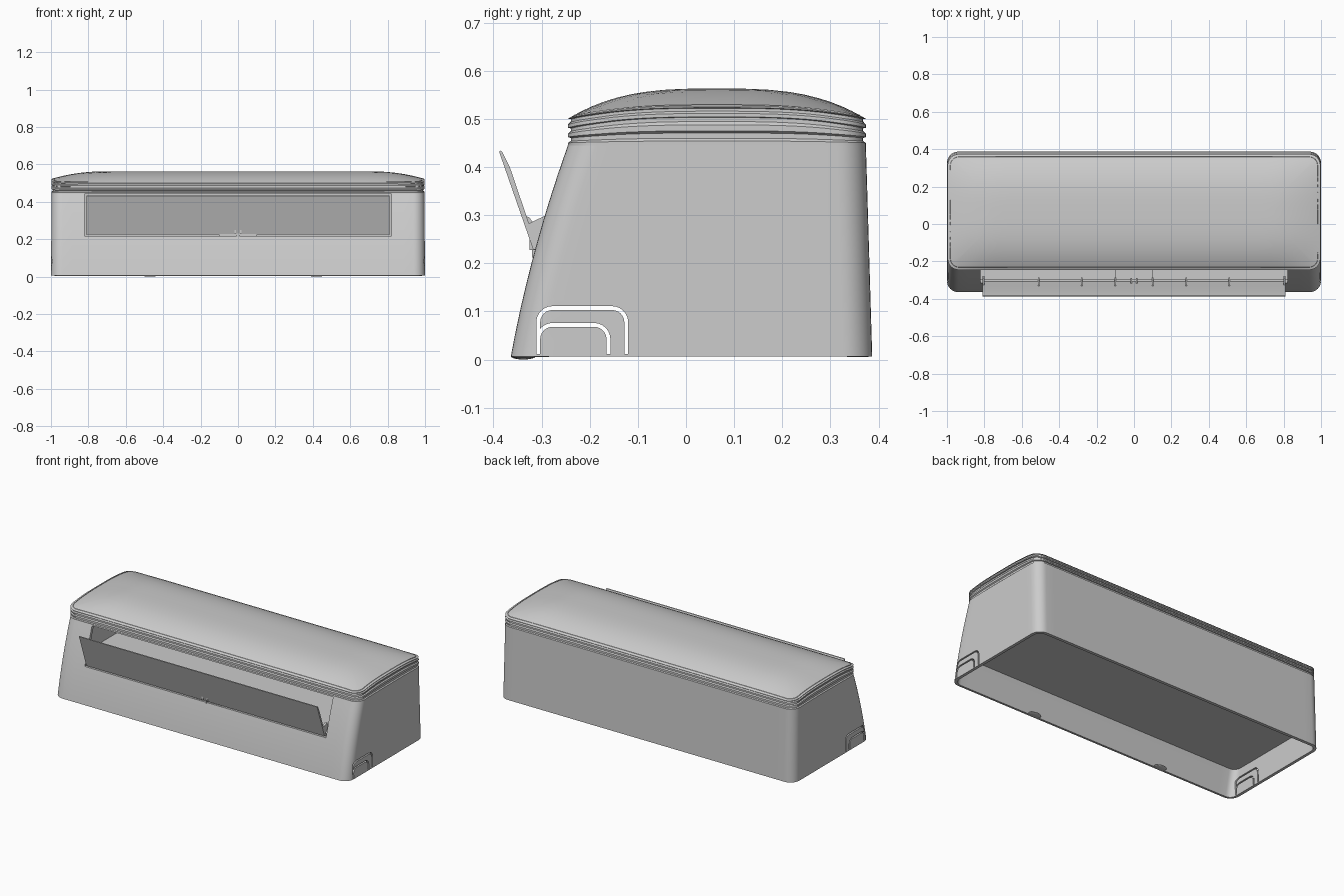
import bpy, bmesh
from math import sin, cos, pi

if "Cube" in bpy.data.objects:
    bpy.data.objects.remove(bpy.data.objects["Cube"])

def finish(bm, name, smooth=True):
    bmesh.ops.recalc_face_normals(bm, faces=bm.faces[:])
    me = bpy.data.meshes.new(name)
    bm.to_mesh(me)
    bm.free()
    ob = bpy.data.objects.new(name, me)
    bpy.context.collection.objects.link(ob)
    if smooth:
        shade(ob)
    return ob

def select(ob):
    bpy.ops.object.select_all(action='DESELECT')
    ob.select_set(True)
    bpy.context.view_layer.objects.active = ob

def shade(ob):
    select(ob)
    bpy.ops.object.shade_smooth_by_angle(angle=0.5)

def ring(xh, yf, yb, r, arc=8, nx=36, ny=16):
    """Rounded rectangle in plan, with subdivided straight sides."""
    corners = [(xh - r, yb - r, 0), (-xh + r, yb - r, 1), (-xh + r, yf + r, 2), (xh - r, yf + r, 3)]
    pts = []
    for i, (cx, cy, q) in enumerate(corners):
        for k in range(arc + 1):
            a = (q + k / arc) * pi / 2
            pts.append((cx + r * cos(a), cy + r * sin(a)))
        x0, y0 = pts[-1]
        nxc = corners[(i + 1) % 4]
        a = nxc[2] * pi / 2
        x1, y1 = nxc[0] + r * cos(a), nxc[1] + r * sin(a)
        n = nx if i % 2 == 0 else ny
        pts += [(x0 + (x1 - x0) * k / n, y0 + (y1 - y0) * k / n) for k in range(1, n)]
    return pts

def loft(name, rings, cap_start=False, cap_end=False, smooth=True):
    bm = bmesh.new()
    loops = [[bm.verts.new(p) for p in r] for r in rings]
    n = len(loops[0])
    for a, b in zip(loops, loops[1:]):
        for i in range(n):
            bm.faces.new((a[i], a[(i + 1) % n], b[(i + 1) % n], b[i]))
    if cap_start:
        bm.faces.new(loops[0])
    if cap_end:
        bm.faces.new(loops[-1])
    return finish(bm, name, smooth)

def prism(name, yz, x0, x1):
    """Side profile (y, z) extruded along x."""
    bm = bmesh.new()
    a = [bm.verts.new((x0, y, z)) for y, z in yz]
    b = [bm.verts.new((x1, y, z)) for y, z in yz]
    bm.faces.new(a)
    bm.faces.new(b)
    for i in range(len(a)):
        j = (i + 1) % len(a)
        bm.faces.new((a[i], a[j], b[j], b[i]))
    return finish(bm, name)

def box(name, x0, x1, y0, y1, z0, z1):
    return prism(name, [(y0, z0), (y1, z0), (y1, z1), (y0, z1)], x0, x1)

def thicken(ob, t):
    m = ob.modifiers.new("wall", 'SOLIDIFY')
    m.thickness, m.offset = t, -1
    select(ob)
    bpy.ops.object.modifier_apply(modifier=m.name)

def cut(ob, cutter):
    cutter.hide_render = True
    m = ob.modifiers.new("cut", 'BOOLEAN')
    m.operation, m.solver, m.object = 'DIFFERENCE', 'EXACT', cutter
    select(ob)
    bpy.ops.object.modifier_apply(modifier=m.name)
    bpy.data.objects.remove(cutter)

def front(z): return -0.365 + 0.18 * z + 0.2 * z * z
def back(z): return 0.387 - 0.03 * z
def half(z): return 1 - 0.008 * z

# Hollow body, open underneath, sloping curved front
zs = [0.006 + (0.445 - 0.006) * i / 14 for i in range(15)]
body = loft("body_shell", [[(x, y, z) for x, y in ring(half(z), front(z), back(z), 0.06)] for z in zs])
thicken(body, 0.018)
cut(body, box("window_cutter", -0.82, 0.82, -0.5, -0.12, 0.217, 0.441))

# Arched cable slots through both sides
def arch(y0, y1, top, r, z0):
    pts = [(y0, z0)]
    pts += [(y0 + r - r * cos(k * pi / 12), top - r + r * sin(k * pi / 12)) for k in range(7)]
    pts += [(y1 - r + r * sin(k * pi / 12), top - r + r * cos(k * pi / 12)) for k in range(7)]
    return pts + [(y1, z0)]

for y1, top in ((-0.124, 0.107), (-0.161, 0.072)):
    w = 0.004
    outline = arch(-0.307 - w, y1 + w, top + w, 0.03 + w, 0.011)
    outline += arch(-0.307 + w, y1 - w, top - w, 0.03 - w, 0.011)[::-1]
    cut(body, prism("slot_cutter", outline, -1.1, 1.1))
shade(body)

# Domed lid with three grooves round its edge
YF, YB, XH = front(0.445), back(0.445), half(0.445)
YC, YH = (YF + YB) / 2, (YB - YF) / 2

def rise(x, y):
    s = max(0, (abs(x) - 0.72) / 0.28)
    return 0.063 * (1 - min(1, abs((y - YC) / YH)) ** 3) * (1 - 0.65 * s * s)

def lid_ring(z, d, k):
    return [(x, y, z + k * rise(x, y))
            for x, y in ring(XH - d, YF + d, YB - d, max(0.06 - d, 0.002))]

steps = [(0.445, 0)]
for g in (0.456, 0.475, 0.494):
    steps += [(g - 0.006, 0), (g - 0.003, 0.006), (g + 0.003, 0.006), (g + 0.006, 0)]
rings = [lid_ring(z, d, min(1, (z - 0.445) / 0.03)) for z, d in steps]
rings += [lid_ring(0.5, d, 1) for d in
          (0.006, 0.015, 0.03, 0.05, 0.075, 0.1, 0.13, 0.16, 0.2, 0.24, 0.28, YH - 0.004)]
lid = loft("domed_lid", rings, cap_end=True)
thicken(lid, 0.012)
shade(lid)

# Inner floor plate
loft("inner_floor", [[(x, y, z) for x, y in ring(0.985, front(z) + 0.012, back(z) - 0.012, 0.05)]
                     for z in (0.162, 0.174)], True, True)

# Tilted front flap
prism("front_flap", [(-0.388, 0.431), (-0.386, 0.434), (-0.382, 0.432), (-0.366, 0.40),
                     (-0.327, 0.285), (-0.308, 0.236), (-0.317, 0.227)], -0.81, 0.81)
box("flap_hinge_bar", -0.81, 0.81, -0.312, -0.296, 0.222, 0.234)

# Flap end tabs and stiffening ribs, mirrored
for s in (-1, 1):
    prism("flap_end_tab", [(-0.334, 0.279), (-0.29, 0.300), (-0.278, 0.27), (-0.314, 0.228)],
          s * 0.798, s * 0.81)
    for x in (0.1, 0.28, 0.51):
        prism("flap_rib", [(-0.338, 0.30), (-0.325, 0.295), (-0.285, 0.235), (-0.312, 0.229)],
              s * x - 0.004, s * x + 0.004)
    box("latch_post", s * 0.016 - 0.004, s * 0.016 + 0.004, -0.325, -0.29, 0.228, 0.262)

# Centre ledge and hinge nub
box("centre_ledge", -0.1, 0.1, -0.305, -0.24, 0.21, 0.224)
box("hinge_nub", -0.008, 0.008, -0.32, -0.30, 0.212, 0.23)

# Small rounded feet under the front edge
for x in (-0.47, 0.42):
    bm = bmesh.new()
    bmesh.ops.create_uvsphere(bm, u_segments=24, v_segments=12, radius=1)
    for v in bm.verts:
        v.co = (x + v.co.x * 0.04, -0.338 + v.co.y * 0.026, 0.007 + v.co.z * 0.007)
    finish(bm, "front_foot")
